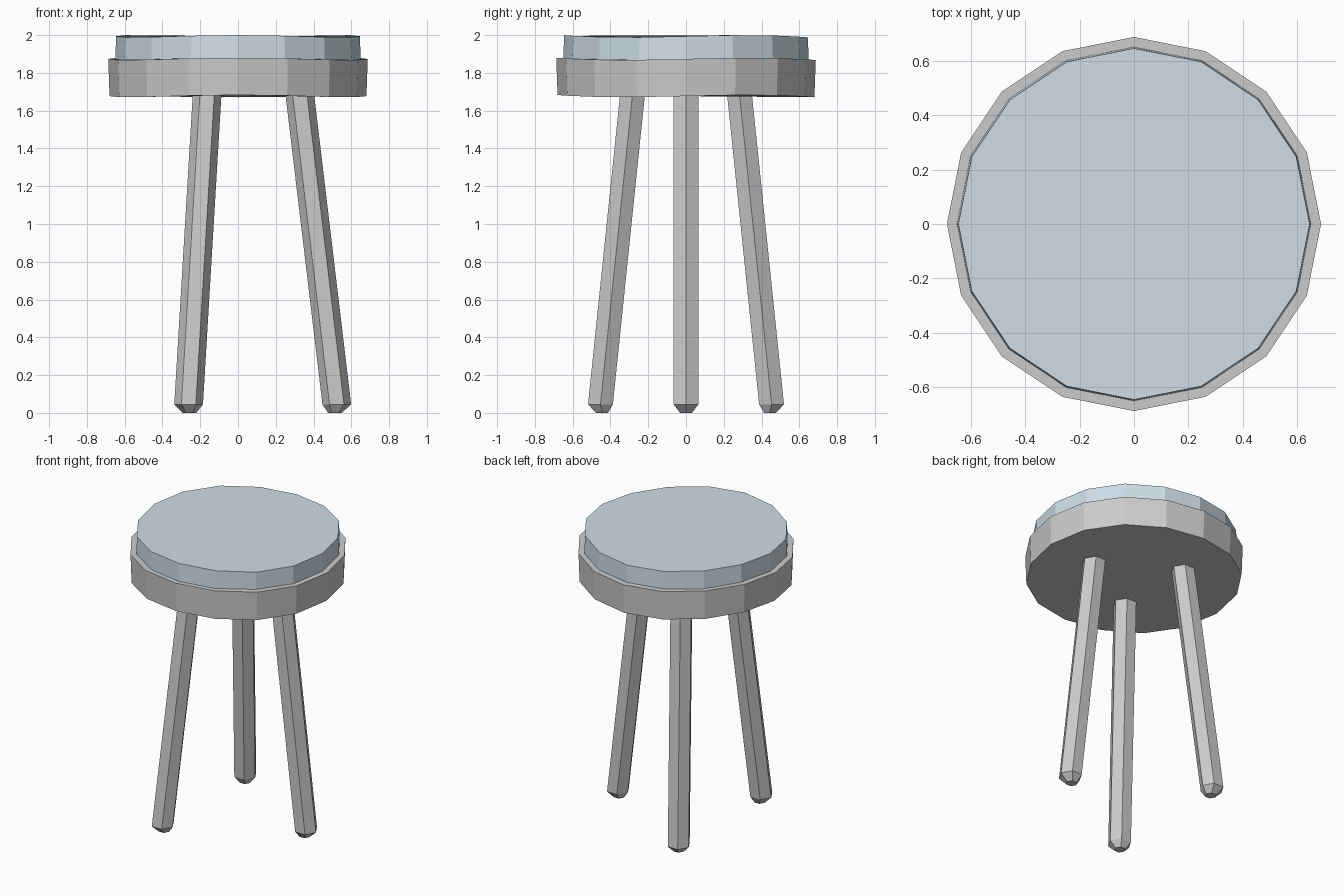
import bpy, bmesh
from math import sin, cos, pi

if "Cube" in bpy.data.objects:
    bpy.data.objects.remove(bpy.data.objects["Cube"])


def loft(name, rings):
    """Flat-shaded solid through a list of vertex rings, capped at both ends."""
    bm = bmesh.new()
    loops = [[bm.verts.new(p) for p in ring] for ring in rings]
    n = len(loops[0])
    for low, high in zip(loops, loops[1:]):
        for i in range(n):
            j = (i + 1) % n
            bm.faces.new((low[i], low[j], high[j], high[i]))
    bm.faces.new(loops[0][::-1])
    bm.faces.new(loops[-1])
    bmesh.ops.recalc_face_normals(bm, faces=bm.faces)
    mesh = bpy.data.meshes.new(name)
    bm.to_mesh(mesh)
    bm.free()
    obj = bpy.data.objects.new(name, mesh)
    bpy.context.collection.objects.link(obj)
    return obj


def ring(r, z, sides, cx=0.0, cy=0.0, turn=0.0, wobble=0.0):
    """Regular polygon ring with an optional gentle hand-made wave in height."""
    pts = []
    for i in range(sides):
        a = 2 * pi * i / sides + turn
        pts.append((cx + r * cos(a), cy + r * sin(a), z + wobble * sin(3 * a)))
    return pts


# Wooden seat disc
loft("seat_base", [ring(0.68, 1.677, 16, wobble=0.006),
                   ring(0.687, 1.874, 16, wobble=0.006)])

# Cushion resting on the seat
cushion = loft("cushion", [ring(0.65, 1.872, 16, wobble=0.006),
                           ring(0.645, 1.994, 16, wobble=0.006)])
blue = bpy.data.materials.new("cushion_blue")
blue.diffuse_color = (0.62, 0.72, 0.79, 1)
blue.use_nodes = True
blue.node_tree.nodes["Principled BSDF"].inputs["Base Color"].default_value = blue.diffuse_color
cushion.data.materials.append(blue)

# Three splayed hexagonal legs with chamfered feet
names = ("right_leg", "back_left_leg", "front_left_leg")
for k, name in enumerate(names):
    a = 2 * pi * k / 3
    rings = []
    for dist, z, r in ((0.513, 0.0, 0.036), (0.523, 0.045, 0.076),
                       (0.323, 1.72, 0.076)):
        rings.append(ring(r, z, 6, dist * cos(a), dist * sin(a), a))
    loft(name, rings)
